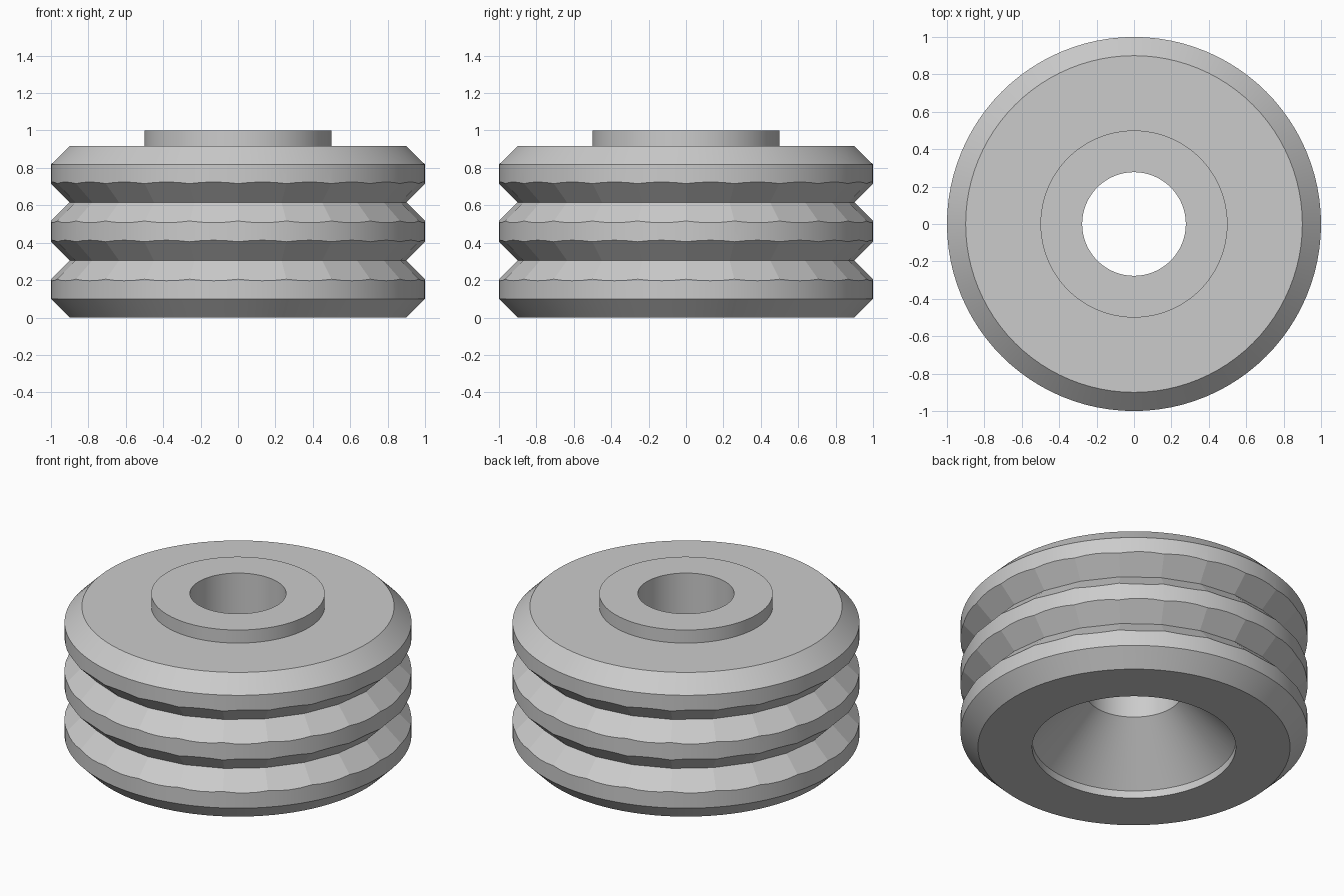
import bpy
import bmesh
import math
from mathutils import Matrix, Vector

cube = bpy.data.objects.get("Cube")
if cube:
    bpy.data.objects.remove(cube, do_unlink=True)

GREY = (0.6, 0.6, 0.6, 1.0)
mat = bpy.data.materials.new("plain_grey")
mat.use_nodes = True
mat.diffuse_color = GREY
mat.node_tree.nodes["Principled BSDF"].inputs["Base Color"].default_value = GREY


def lathe(name, profile, sides):
    """Revolve a closed (radius, height) profile around z."""
    bm = bmesh.new()
    rings = []
    for i in range(sides):
        turn = Matrix.Rotation(math.tau * i / sides, 3, "Z")
        rings.append([bm.verts.new(turn @ Vector((r, 0, z))) for r, z in profile])
    n = len(profile)
    for i in range(sides):
        a, b = rings[i], rings[(i + 1) % sides]
        for j in range(n):
            k = (j + 1) % n
            bm.faces.new((a[j], b[j], b[k], a[k]))
    bmesh.ops.recalc_face_normals(bm, faces=bm.faces)
    mesh = bpy.data.meshes.new(name)
    bm.to_mesh(mesh)
    bm.free()
    mesh.materials.append(mat)
    obj = bpy.data.objects.new(name, mesh)
    bpy.context.collection.objects.link(obj)
    return obj


# Chamfered drum with top boss, through bore and conical recess underneath
roller = lathe("grooved_roller", [
    (0.587, 0), (0.9, 0), (1, 0.1), (1, 0.818), (0.9, 0.917),
    (0.5, 0.917), (0.5, 1), (0.277, 1), (0.277, 0.36), (0.587, 0.047),
], 96)

# Coarser V-shaped rings cut the two grooves
cutters = []
for label, z in (("lower", 0.305), ("upper", 0.616)):
    ring = lathe(label + "_groove_cutter", [(0.9, z), (1.1, z - 0.2), (1.1, z + 0.2)], 24)
    ring.hide_render = True
    cutters.append(ring)
    cut = roller.modifiers.new(label + "_groove", "BOOLEAN")
    cut.operation = "DIFFERENCE"
    cut.solver = "EXACT"
    cut.object = ring

# Apply the cuts, then drop the cutters
bpy.ops.object.select_all(action="DESELECT")
roller.select_set(True)
bpy.context.view_layer.objects.active = roller
for cut in list(roller.modifiers):
    bpy.ops.object.modifier_apply(modifier=cut.name)
for ring in cutters:
    bpy.data.objects.remove(ring, do_unlink=True)

# Smooth the fine drum, keep the groove facets crisp
bpy.ops.object.shade_smooth_by_angle(angle=math.radians(8))
